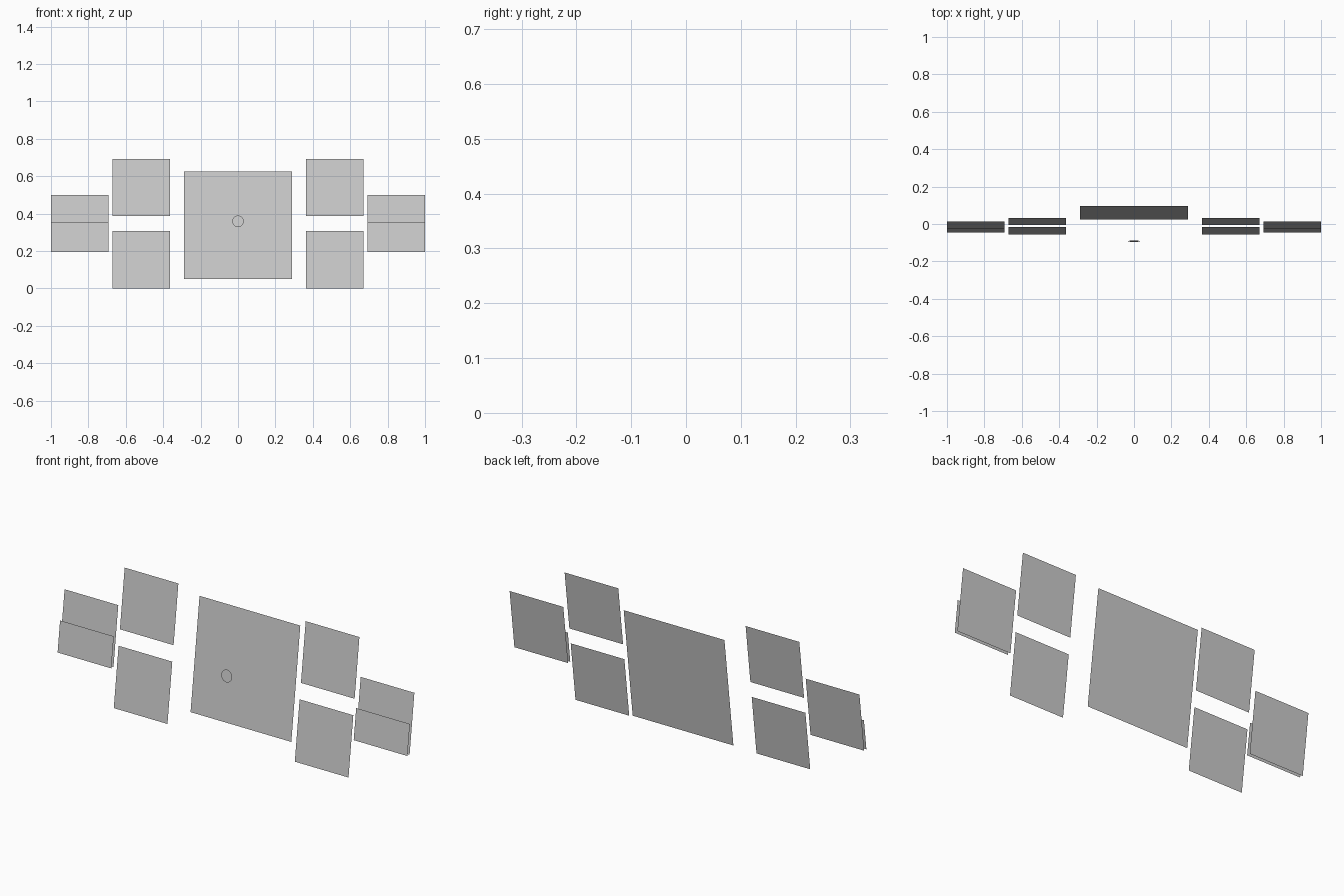
import bpy
import math

if "Cube" in bpy.data.objects:
    bpy.data.objects.remove(bpy.data.objects["Cube"])

LEAN = 0.128  # backward lean: y gained per unit of height


def add_mesh(name, verts, faces):
    mesh = bpy.data.meshes.new(name)
    mesh.from_pydata(verts, [], faces)
    mesh.update()
    obj = bpy.data.objects.new(name, mesh)
    bpy.context.collection.objects.link(obj)
    return obj


def panel(name, x0, x1, z0, z1, y0):
    """Single flat sheet facing -y, its bottom edge at y0, leaning back."""
    y1 = y0 + (z1 - z0) * LEAN
    return add_mesh(name, [(x0, y0, z0), (x1, y0, z0), (x1, y1, z1), (x0, y1, z1)],
                    [(0, 1, 2, 3)])


def disc(name, z, y, radius, sides):
    """Flat disc with the same lean as the panels."""
    verts = []
    for i in range(sides):
        a = 2 * math.pi * i / sides
        dz = radius * math.sin(a)
        verts.append((radius * math.cos(a), y + dz * LEAN, z + dz))
    return add_mesh(name, verts, [tuple(range(sides))])


# Large middle panel and the small round marker floating before it
panel("center_panel", -0.288, 0.288, 0.051, 0.624, 0.024)
disc("center_disc", 0.359, -0.092, 0.031, 24)

# Side panels, mirrored left and right
side_panels = [
    ("upper_inner_panel", 0.364, 0.671, 0.388, 0.692, -0.006),
    ("lower_inner_panel", 0.364, 0.671, 0.0, 0.307, -0.056),
    ("outer_panel", 0.693, 1.0, 0.195, 0.500, -0.027),
    ("outer_half_panel", 0.693, 1.0, 0.195, 0.353, -0.045),
]
for name, x0, x1, z0, z1, y0 in side_panels:
    panel("right_" + name, x0, x1, z0, z1, y0)
    panel("left_" + name, -x1, -x0, z0, z1, y0)
